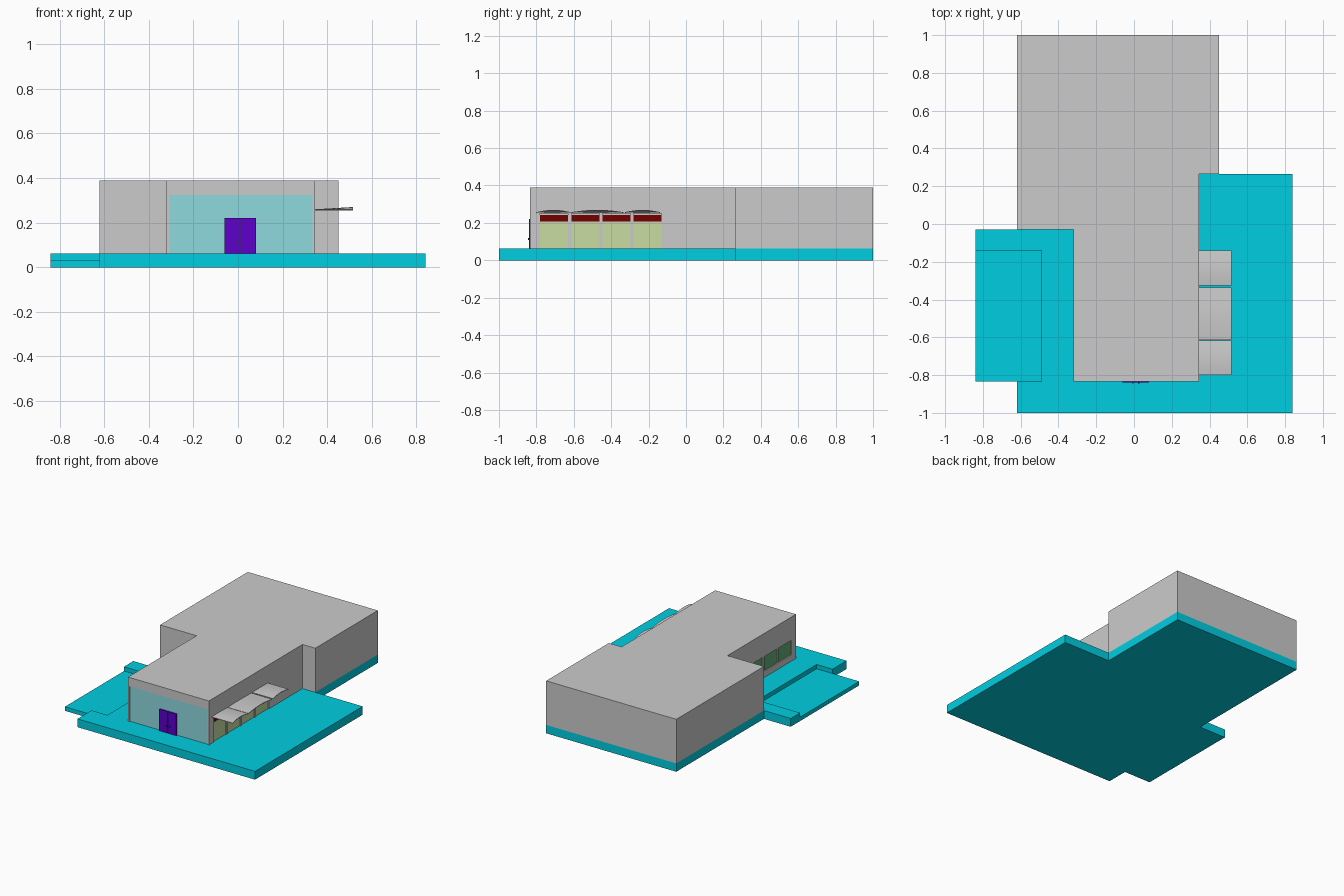
import bpy, bmesh, math

if "Cube" in bpy.data.objects:
    bpy.data.objects.remove(bpy.data.objects["Cube"])

def material(name, rgb):
    m = bpy.data.materials.new(name)
    m.diffuse_color = (*rgb, 1)
    m.use_nodes = True
    m.node_tree.nodes["Principled BSDF"].inputs["Base Color"].default_value = m.diffuse_color
    return m

CYAN = material("paving", (0.0, 0.62, 0.75))
GLASS = material("front_glass", (0.27, 0.70, 0.73))
PURPLE = material("door_purple", (0.11, 0.0, 0.60))
LIME = material("pale_green", (0.58, 0.72, 0.36))
GREEN = material("dark_green", (0.12, 0.42, 0.18))
RED = material("dark_red", (0.17, 0.0, 0.0))
DARK = material("dark_metal", (0.04, 0.02, 0.10))

def finish(name, bm, mat=None):
    bmesh.ops.recalc_face_normals(bm, faces=bm.faces)
    me = bpy.data.meshes.new(name)
    bm.to_mesh(me)
    bm.free()
    ob = bpy.data.objects.new(name, me)
    bpy.context.collection.objects.link(ob)
    if mat:
        me.materials.append(mat)
    return ob

def prism(name, outline, z0, z1, mat=None):
    bm = bmesh.new()
    f = bm.faces.new([bm.verts.new((x, y, z0)) for x, y in outline])
    ext = bmesh.ops.extrude_face_region(bm, geom=[f])
    top = [v for v in ext["geom"] if isinstance(v, bmesh.types.BMVert)]
    bmesh.ops.translate(bm, verts=top, vec=(0, 0, z1 - z0))
    return finish(name, bm, mat)

def box(name, x0, x1, y0, y1, z0, z1, mat=None):
    return prism(name, [(x0, y0), (x1, y0), (x1, y1), (x0, y1)], z0, z1, mat)

def cut(target, cutter):
    cutter.hide_render = True
    cutter.hide_set(True)
    cutter.display_type = 'WIRE'
    mod = target.modifiers.new("opening", 'BOOLEAN')
    mod.operation = 'DIFFERENCE'
    mod.solver = 'EXACT'
    mod.object = cutter
    bpy.context.view_layer.objects.active = target
    bpy.ops.object.modifier_apply(modifier=mod.name)
    bpy.data.objects.remove(cutter)

# Paved base and the lower driveway on the left
prism("paved_base", [(-.62, -1), (.84, -1), (.84, .265), (.45, .265), (.45, 1), (-.62, 1),
                     (-.62, -.03), (-.84, -.03), (-.84, -.14), (-.49, -.14),
                     (-.49, -.835), (-.62, -.835)], 0, .062, CYAN)
box("driveway", -.84, -.49, -.835, -.14, 0, .03, CYAN)

# Building body with the narrow front wing
body = prism("building", [(-.32, -.835), (.345, -.835), (.345, .265), (.45, .265),
                          (.45, 1), (-.62, 1), (-.62, -.03), (-.32, -.03)], .062, .39)

# Glazed front, set slightly back
cut(body, box("front_opening", -.308, .333, -.9, -.823, .05, .325))
box("front_glass", -.308, .333, -.829, -.822, .062, .325, GLASS)

# Double door with centre joint and handles
for i, (x0, x1) in enumerate([(-.06, .009), (.011, .08)]):
    box(f"door_leaf_{i}", x0, x1, -.840, -.829, .062, .222, PURPLE)
box("door_joint", .009, .011, -.838, -.829, .062, .222, DARK)
for i, x in enumerate((-.005, .025)):
    box(f"door_handle_{i}", x - .003, x + .003, -.845, -.840, .108, .12, DARK)

# Side windows: four bays on each side of the wing
for i, y in enumerate((-.78, -.613, -.447, -.28)):
    y1 = y + .15
    cut(body, box("bay_opening", .335, .4, y, y1, .05, .25))
    box(f"right_window_{i}", .33, .339, y, y1, .062, .203, LIME)
    box(f"right_rail_{i}", .33, .344, y, y1, .203, .208)
    box(f"right_transom_{i}", .33, .341, y, y1, .208, .243, RED)
    cut(body, box("left_opening", -.4, -.31, y, y1, .11, .217))
    box(f"left_window_{i}", -.314, -.305, y, y1, .11, .217, GREEN)

# Awnings: thin panels, flat at the wall and arched at the outer edge
def awning(name, y0, y1, n=10, thick=.004):
    bm = bmesh.new()
    rows = []
    for x, base, rise in ((.345, .258, .002), (.515, .258, .012)):
        row = []
        for k in range(n + 1):
            t = k / n
            z = base + rise * math.sin(math.pi * t)
            row.append(bm.verts.new((x, y0 + (y1 - y0) * t, z)))
        rows.append(row)
    for k in range(n):
        bm.faces.new([rows[0][k], rows[1][k], rows[1][k + 1], rows[0][k + 1]])
    ext = bmesh.ops.extrude_face_region(bm, geom=bm.faces[:])
    low = [v for v in ext["geom"] if isinstance(v, bmesh.types.BMVert)]
    bmesh.ops.translate(bm, verts=low, vec=(0, 0, -thick))
    return finish(name, bm)

for i, (y0, y1) in enumerate([(-.80, -.617), (-.613, -.335), (-.325, -.14)]):
    ob = awning(f"awning_{i}", y0, y1)
    bpy.ops.object.select_all(action='DESELECT')
    ob.select_set(True)
    bpy.context.view_layer.objects.active = ob
    bpy.ops.object.shade_smooth_by_angle()
